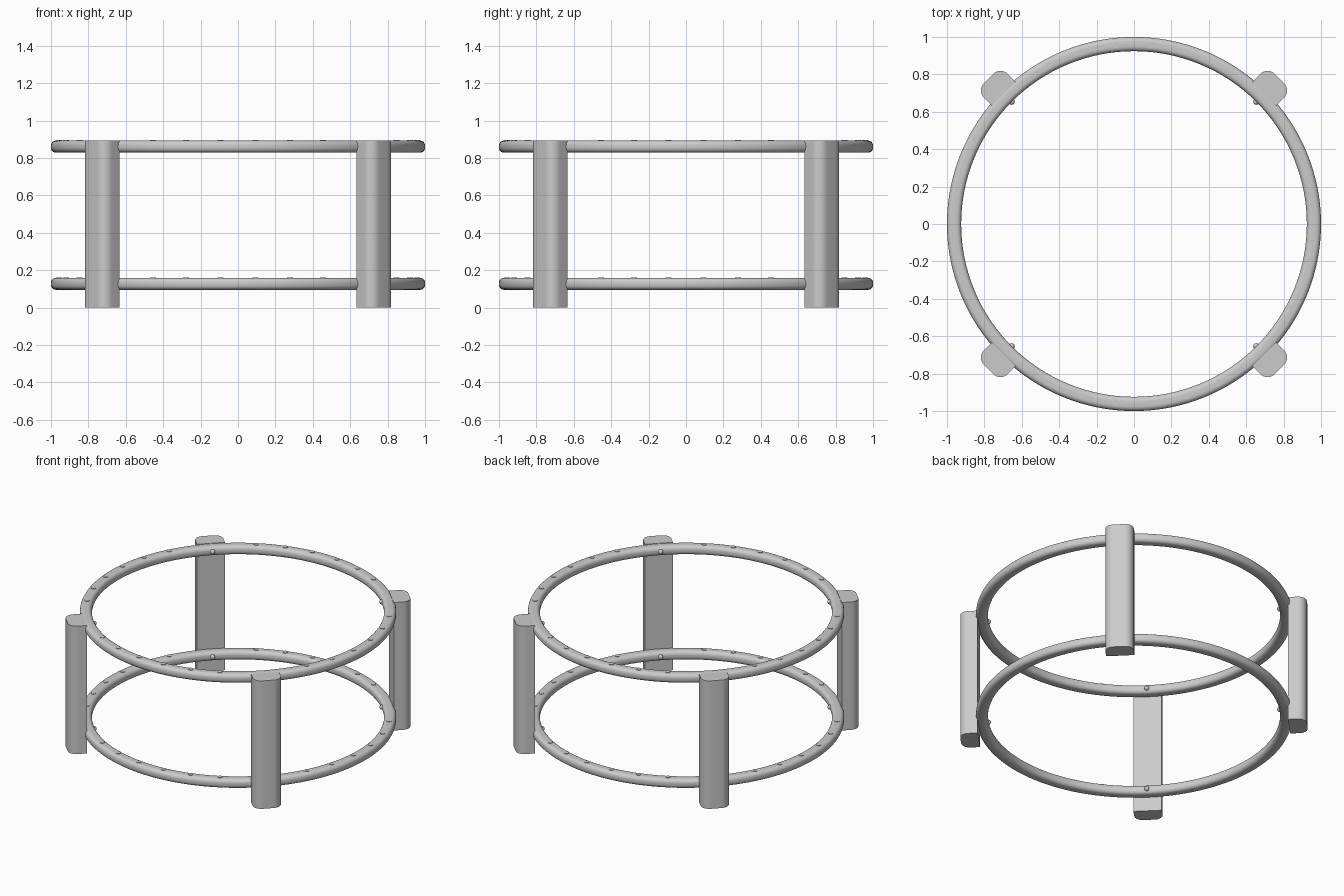
import bpy, bmesh
from math import pi, sin, cos, radians
from mathutils import Matrix, Vector

if "Cube" in bpy.data.objects:
    bpy.data.objects.remove(bpy.data.objects["Cube"])

RING_Z = {"lower": 0.127, "upper": 0.861}
LEG_TOP = 0.893


def finish(bm, name, angle=35):
    bmesh.ops.recalc_face_normals(bm, faces=bm.faces[:])
    me = bpy.data.meshes.new(name)
    bm.to_mesh(me)
    bm.free()
    ob = bpy.data.objects.new(name, me)
    bpy.context.collection.objects.link(ob)
    bpy.ops.object.select_all(action='DESELECT')
    ob.select_set(True)
    bpy.context.view_layer.objects.active = ob
    bpy.ops.object.shade_smooth_by_angle(angle=radians(angle))
    return ob


def arc(cx, cy, r, start, steps):
    return [(cx + r * cos(start + pi / 2 * i / steps), cy + r * sin(start + pi / 2 * i / steps))
            for i in range(steps + 1)]


# Hoop: rounded-rectangle section swept round the z axis
def hoop(name, z, r_in=0.924, r_out=1.0, h=0.064, c=0.026, segs=128):
    mid, hw, hh = (r_in + r_out) / 2, (r_out - r_in) / 2 - c, h / 2 - c
    section = (arc(mid + hw, hh, c, 0, 5) + arc(mid - hw, hh, c, pi / 2, 5)
               + arc(mid - hw, -hh, c, pi, 5) + arc(mid + hw, -hh, c, 3 * pi / 2, 5))
    bm = bmesh.new()
    loops = []
    for i in range(segs):
        a = 2 * pi * i / segs
        loops.append([bm.verts.new((r * cos(a), r * sin(a), z + dz)) for r, dz in section])
    n = len(section)
    for i in range(segs):
        p, q = loops[i], loops[(i + 1) % segs]
        for j in range(n):
            bm.faces.new((p[j], q[j], q[(j + 1) % n], p[(j + 1) % n]))
    finish(bm, name)


# Studs: six small flat discs between each pair of legs
def studs(name, z):
    bm = bmesh.new()
    for quarter in range(4):
        for k in range(6):
            a = radians(quarter * 90 + (k - 2.5) * 11.25)
            bmesh.ops.create_cone(bm, cap_ends=True, segments=16, radius1=0.016, radius2=0.016, depth=0.012,
                                  matrix=Matrix.Translation((0.962 * cos(a), 0.962 * sin(a), z + 0.029)))
    finish(bm, name)


# Bolt heads: small domes on the hoop's inner side at each leg
def bolts(name, z):
    bm = bmesh.new()
    for k in range(4):
        a = pi / 4 + k * pi / 2
        bmesh.ops.create_uvsphere(bm, u_segments=16, v_segments=8, radius=0.016,
                                  matrix=Matrix.Translation((0.924 * cos(a), 0.924 * sin(a), z)))
    finish(bm, name, 60)


# Leg: flat inner face, two rounded outer corners, standing outside the hoops
def leg(name, angle, r_in=0.985, r_out=1.10, half=0.09, c=0.055):
    profile = ([(r_in, -half)] + arc(r_out - c, -half + c, c, -pi / 2, 8)
               + arc(r_out - c, half - c, c, 0, 8) + [(r_in, half)])
    bm = bmesh.new()
    base = bm.faces.new([bm.verts.new((x, y, 0)) for x, y in profile])
    top = bmesh.ops.extrude_face_region(bm, geom=[base], use_keep_orig=True)
    bmesh.ops.translate(bm, vec=Vector((0, 0, LEG_TOP)),
                        verts=[v for v in top["geom"] if isinstance(v, bmesh.types.BMVert)])
    bm.transform(Matrix.Rotation(angle, 4, 'Z'))
    finish(bm, name)


for level, z in RING_Z.items():
    hoop(level + "_hoop", z)
    studs(level + "_studs", z)
    bolts(level + "_bolts", z)

for i, side in enumerate(("back_right", "back_left", "front_left", "front_right")):
    leg(side + "_leg", pi / 4 + i * pi / 2)
